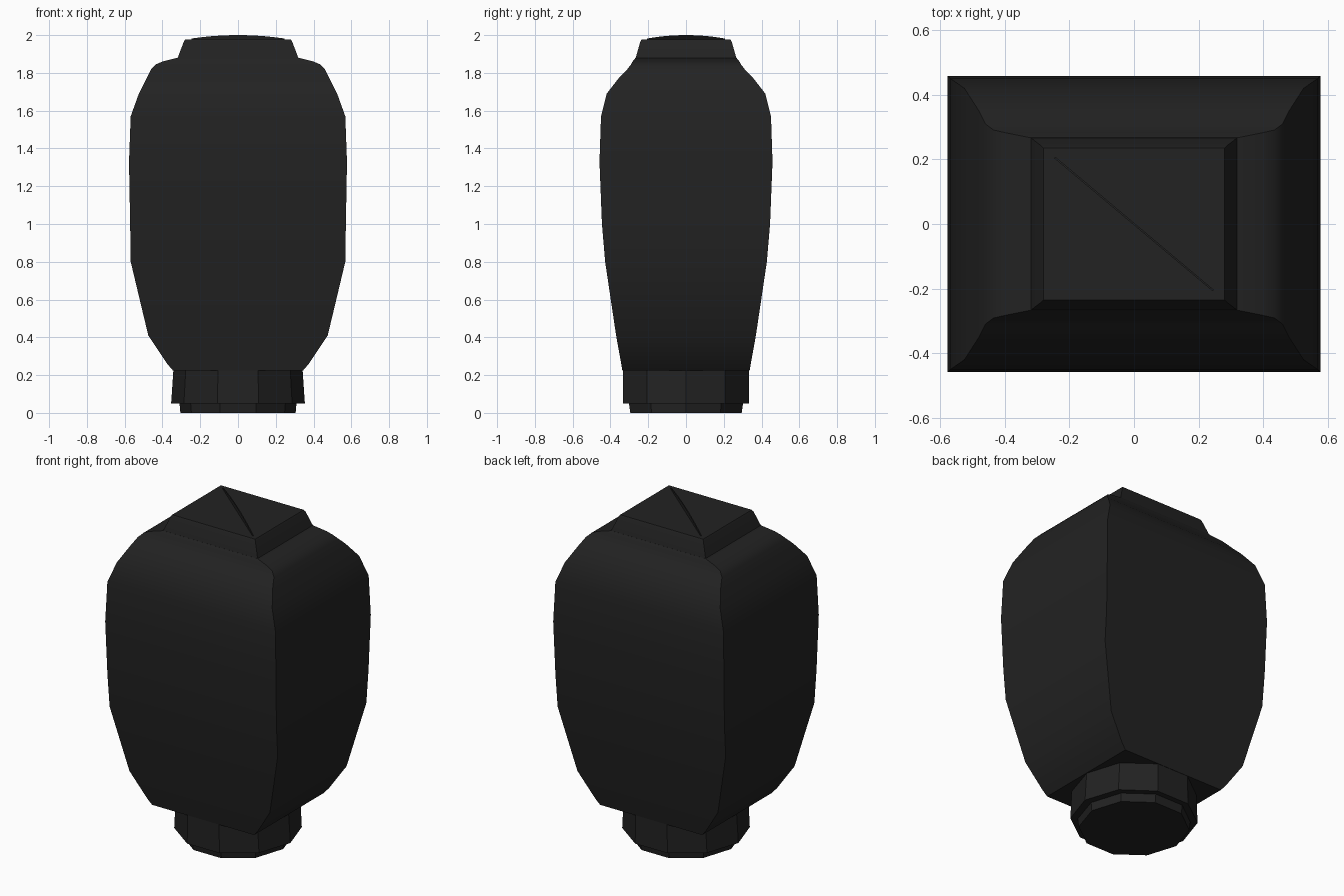
import bpy, bmesh, math

cube = bpy.data.objects.get("Cube")
if cube:
    bpy.data.objects.remove(cube, do_unlink=True)

black = bpy.data.materials.new("soft black")
black.use_nodes = True
black.diffuse_color = (0.016, 0.016, 0.016, 1)
black.node_tree.nodes["Principled BSDF"].inputs["Base Color"].default_value = black.diffuse_color


def loft(name, rings, angle):
    """Skin a stack of closed rings, cap both ends and shade by angle."""
    bm = bmesh.new()
    loops = [[bm.verts.new(p) for p in ring] for ring in rings]
    n = len(loops[0])
    for low, high in zip(loops, loops[1:]):
        for i in range(n):
            j = (i + 1) % n
            bm.faces.new((low[i], low[j], high[j], high[i]))
    bm.faces.new(loops[0][::-1])
    bm.faces.new(loops[-1])
    bmesh.ops.recalc_face_normals(bm, faces=bm.faces)
    mesh = bpy.data.meshes.new(name)
    bm.to_mesh(mesh)
    bm.free()
    mesh.materials.append(black)
    obj = bpy.data.objects.new(name, mesh)
    bpy.context.collection.objects.link(obj)
    bpy.ops.object.select_all(action='DESELECT')
    obj.select_set(True)
    bpy.context.view_layer.objects.active = obj
    bpy.ops.object.shade_smooth_by_angle(angle=math.radians(angle))
    return obj


def rectangle(z, x, y):
    return [(-x, -y, z), (x, -y, z), (x, y, z), (-x, y, z)]


def decagon(z, x, y):
    turns = [math.tau * i / 10 for i in range(10)]
    return [(x * math.cos(a), y * math.sin(a), z) for a in turns]


# Swelling four-sided body: height, half width, half depth
body_profile = [
    (0.225, 0.345, 0.337), (0.26, 0.375, 0.343), (0.41, 0.475, 0.37),
    (0.8, 0.568, 0.428), (1.0, 0.571, 0.445), (1.33, 0.577, 0.458),
    (1.57, 0.568, 0.45), (1.69, 0.525, 0.42), (1.78, 0.48, 0.35),
    (1.82, 0.46, 0.31), (1.845, 0.435, 0.291), (1.86, 0.4, 0.283),
    (1.88, 0.32, 0.267),
]
loft("body", [rectangle(*p) for p in body_profile], 40)

# Short tapered neck and flat lid
neck_profile = [(1.878, 0.32, 0.267), (1.965, 0.287, 0.242), (1.976, 0.28, 0.235)]
loft("neck", [rectangle(*p) for p in neck_profile], 40)

# Thin arched fin along the lid's diagonal
fin = []
for i in range(1, 16):
    t = -1 + i / 8
    x, y = 0.28 * t, -0.235 * t
    rise = 1.976 + 0.024 * (1 - t * t)
    w = 0.002
    fin.append([(x - w, y - w, 1.97), (x + w, y + w, 1.97),
                (x + w, y + w, rise), (x - w, y - w, rise)])
loft("lid_fin", fin, 30)

# Ten-sided collar and base foot
loft("collar", [decagon(0.05, 0.354, 0.352), decagon(0.228, 0.342, 0.352)], 20)
loft("foot", [decagon(0, 0.305, 0.31), decagon(0.052, 0.31, 0.318)], 20)
